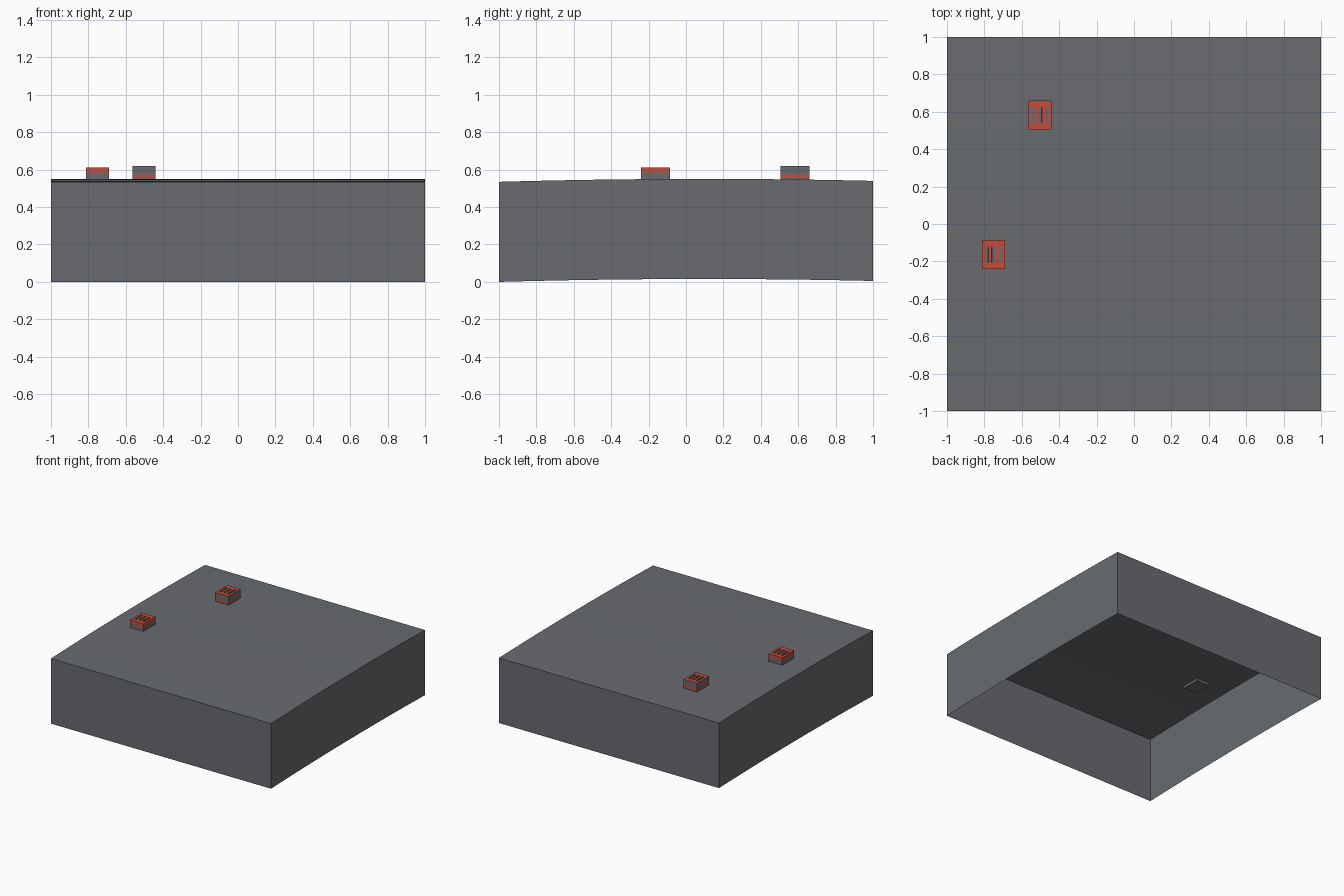
import bpy
import bmesh

cube = bpy.data.objects.get("Cube")
if cube:
    bpy.data.objects.remove(cube, do_unlink=True)


def material(name, rgb):
    mat = bpy.data.materials.new(name)
    mat.use_nodes = True
    color = (*rgb, 1)
    mat.diffuse_color = color
    mat.node_tree.nodes["Principled BSDF"].inputs["Base Color"].default_value = color
    return mat


slate = material("slate grey", (0.14, 0.148, 0.162))
red = material("brick red", (0.56, 0.075, 0.042))


def finish(bm, name, mats):
    bmesh.ops.recalc_face_normals(bm, faces=bm.faces)
    mesh = bpy.data.meshes.new(name)
    bm.to_mesh(mesh)
    bm.free()
    for mat in mats:
        mesh.materials.append(mat)
    obj = bpy.data.objects.new(name, mesh)
    bpy.context.collection.objects.link(obj)
    return obj


def skirt(bm, edges, drop):
    """Extrude an open rim straight down; return the new rim and faces."""
    geom = bmesh.ops.extrude_edge_only(bm, edges=edges)["geom"]
    for v in geom:
        if isinstance(v, bmesh.types.BMVert):
            v.co.z -= drop
    faces = [f for f in geom if isinstance(f, bmesh.types.BMFace)]
    rim = [e for e in geom if isinstance(e, bmesh.types.BMEdge)
           and len(e.link_faces) == 1]
    return rim, faces


# Ground slab: gently domed sheet with an open-bottomed skirt
bm = bmesh.new()
bmesh.ops.create_grid(bm, x_segments=8, y_segments=12, size=1)
for v in bm.verts:
    y = v.co.y
    v.co.z = 0.535 + 0.013 * (1 - y * y) + 0.0025 * (1 + y)
skirt(bm, [e for e in bm.edges if e.is_boundary], 0.535)
finish(bm, "ground_slab", [slate])


# Bricks: red top with three sunken slots, grey sides with a red band
def brick(name, x, y, top, levels):
    bm = bmesh.new()
    bmesh.ops.create_grid(bm, x_segments=7, y_segments=3, size=1)
    for v in bm.verts:
        row = 0.078 if abs(v.co.y) > 0.9 else 0.043
        v.co.y = y + (row if v.co.y > 0 else -row)
        v.co.x = x + v.co.x * 0.062
        v.co.z = top
    for f in bm.faces:
        f.material_index = 1
    slots = [f for f in bm.faces
             if abs(f.calc_center_median().y - y) < 0.01
             and round((f.calc_center_median().x - x) / (0.124 / 7)) in (-2, 0, 2)]
    rim = [e for e in bm.edges if e.is_boundary]
    for drop, index in levels:
        rim, faces = skirt(bm, rim, drop)
        for f in faces:
            f.material_index = index
    base = bmesh.ops.holes_fill(bm, edges=rim, sides=0)["faces"]
    for f in slots + base:
        f.material_index = 0
    bmesh.ops.recalc_face_normals(bm, faces=bm.faces)
    bmesh.ops.inset_individual(bm, faces=slots, thickness=0.001, depth=-0.008)
    finish(bm, name, [slate, red])


brick("front_brick", -0.752, -0.163, 0.612, [(0.026, 1), (0.056, 0)])
brick("back_brick", -0.502, 0.583, 0.62, [(0.045, 0), (0.017, 1), (0.010, 0)])
